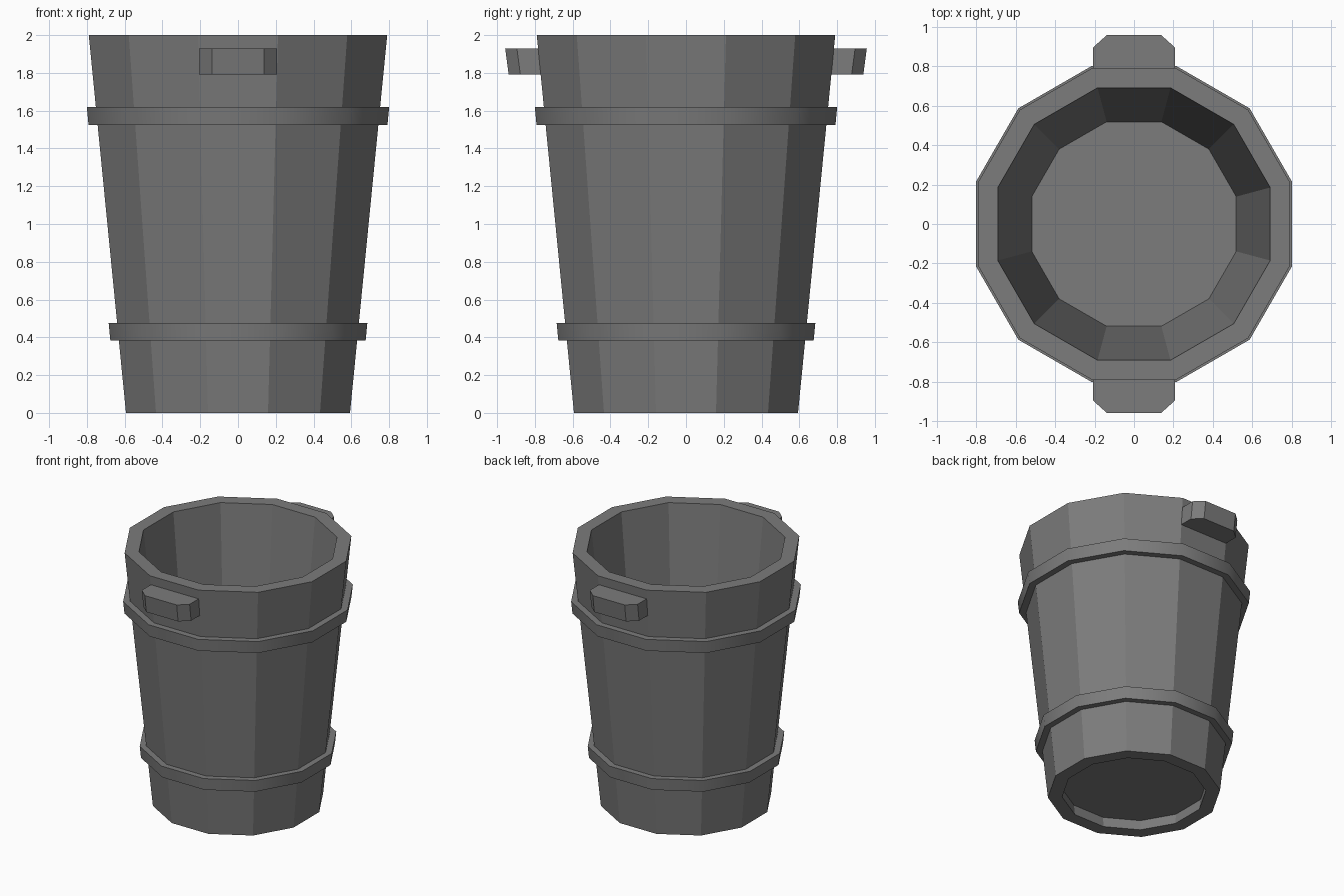
import bpy, bmesh
from math import cos, sin, pi

if "Cube" in bpy.data.objects:
    bpy.data.objects.remove(bpy.data.objects["Cube"])

SIDES = 12
dark = bpy.data.materials.new("dark_grey")
dark.diffuse_color = (0.2, 0.2, 0.2, 1)
dark.use_nodes = True
dark.node_tree.nodes["Principled BSDF"].inputs["Base Color"].default_value = dark.diffuse_color


def finish(name, bm):
    bmesh.ops.recalc_face_normals(bm, faces=bm.faces)
    mesh = bpy.data.meshes.new(name)
    bm.to_mesh(mesh)
    bm.free()
    mesh.materials.append(dark)
    obj = bpy.data.objects.new(name, mesh)
    bpy.context.collection.objects.link(obj)
    return obj


def rings(bm, profile):
    """One 12-sided vertex loop per (flat-to-centre distance, z)."""
    out = []
    for a, z in profile:
        r = a / cos(pi / SIDES)
        angles = [2 * pi * (i + 0.5) / SIDES for i in range(SIDES)]
        out.append([bm.verts.new((r * cos(t), r * sin(t), z)) for t in angles])
    return out


def bridge(bm, a, b):
    for i in range(len(a)):
        j = (i + 1) % len(a)
        bm.faces.new((a[i], a[j], b[j], b[i]))


def hoop(name, profile):
    bm = bmesh.new()
    loops = rings(bm, profile)
    for k in range(len(loops)):
        bridge(bm, loops[k], loops[(k + 1) % len(loops)])
    return finish(name, bm)


def wall(z):
    return 0.593 + 0.0985 * z


# Tapered body: outer wall, rim, inner wall, floor, and recessed underside
bm = bmesh.new()
body = rings(bm, [(wall(0.08) - 0.098, 0.08), (wall(0) - 0.098, 0), (wall(0), 0),
                  (wall(2), 2), (wall(2) - 0.1, 2), (0.518, 0.23)])
for lo, hi in zip(body, body[1:]):
    bridge(bm, lo, hi)
bm.faces.new(body[0])
bm.faces.new(body[-1])
finish("bucket_body", bm)

# Two hoops around the body
for name, z0, z1, grow in (("lower_band", 0.383, 0.475, 0.045),
                           ("upper_band", 1.525, 1.619, 0.048)):
    band = hoop(name, [(wall(z0) + grow, z0), (wall(z1) + grow, z1),
                       (wall(z1) - 0.02, z1), (wall(z0) - 0.02, z0)])
    bpy.ops.object.select_all(action='DESELECT')
    band.select_set(True)
    bpy.context.view_layer.objects.active = band
    bpy.ops.object.shade_smooth_by_angle(angle=0.7)

# Chamfered grips, leaning with the wall, on front and back
outline = [(-0.207, 0.74), (-0.207, 0.895), (-0.138, 0.957),
           (0.138, 0.957), (0.207, 0.895), (0.207, 0.74)]
for name, s in (("back_handle", 1), ("front_handle", -1)):
    bm = bmesh.new()
    low = [bm.verts.new((x, s * (y - 0.018), 1.792)) for x, y in outline]
    top = [bm.verts.new((x, s * y, 1.928)) for x, y in outline]
    bridge(bm, low, top)
    bm.faces.new(low)
    bm.faces.new(top)
    finish(name, bm)
